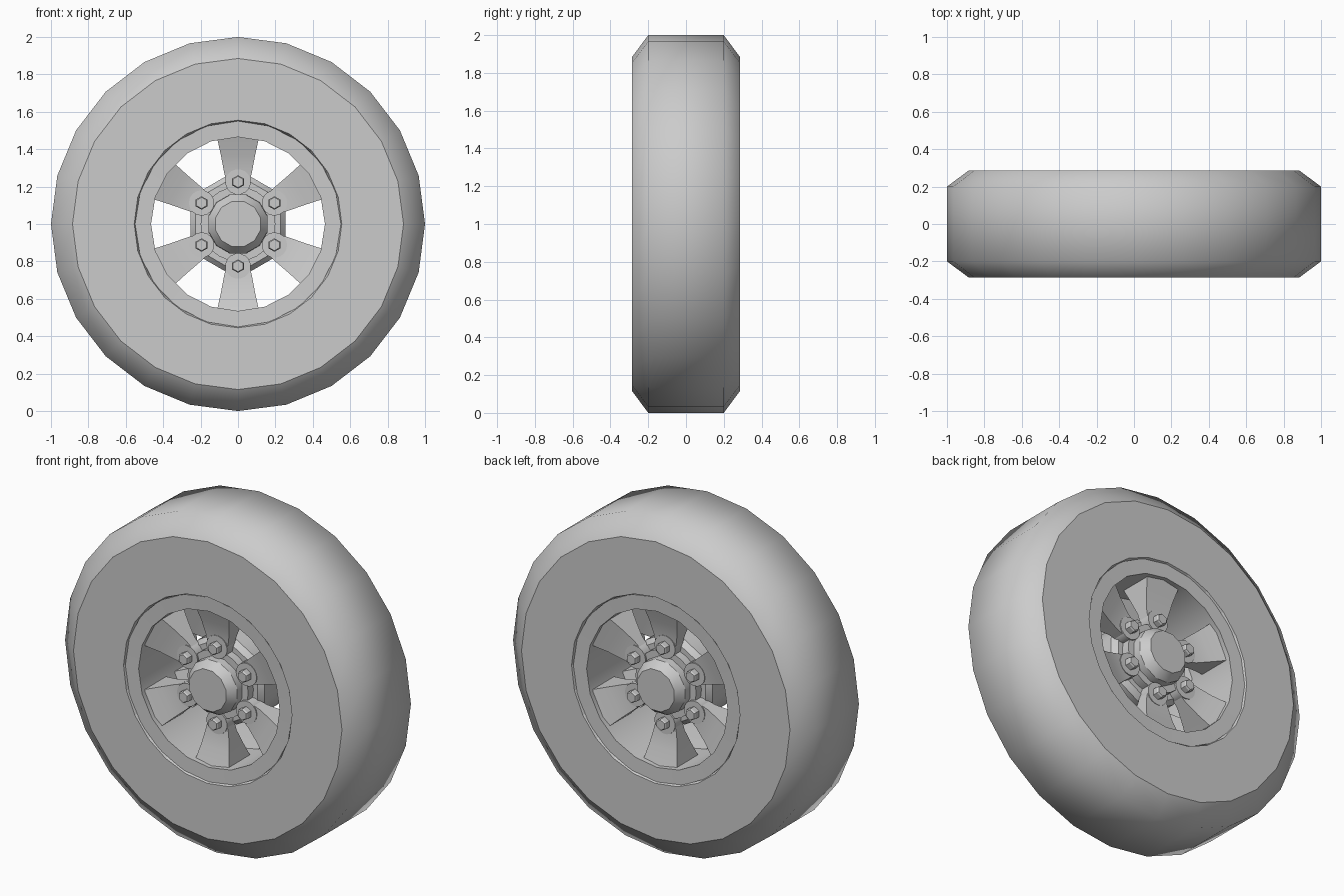
import bpy, bmesh
from math import sin, cos, pi, radians, hypot
from mathutils import Matrix

cube = bpy.data.objects.get("Cube")
if cube:
    bpy.data.objects.remove(cube, do_unlink=True)

grey = bpy.data.materials.new("plain_grey")
grey.use_nodes = True
COLOUR = (0.6, 0.6, 0.6, 1)
grey.diffuse_color = COLOUR
grey.node_tree.nodes["Principled BSDF"].inputs["Base Color"].default_value = COLOUR


def finish(name, bm, mirror=True, sharp=None):
    """Turn a bmesh into an object at the wheel centre, optionally mirrored front to back."""
    bmesh.ops.recalc_face_normals(bm, faces=bm.faces)
    for f in bm.faces:
        f.smooth = True
    for e in bm.edges:
        if sharp:
            e.smooth = not sharp(e)
        else:
            e.smooth = e.calc_face_angle(pi) < radians(32)
    mesh = bpy.data.meshes.new(name)
    bm.to_mesh(mesh)
    bm.free()
    mesh.materials.append(grey)
    ob = bpy.data.objects.new(name, mesh)
    ob.location.z = 1
    bpy.context.collection.objects.link(ob)
    if mirror:
        mod = ob.modifiers.new("both_sides", "MIRROR")
        mod.use_axis = (False, True, False)
        mod.use_mirror_merge = False
    return ob


def revolve(profile, sides, closed=False, turn=0.0):
    """Spin (radius, y) points around the y axis; open profiles get end caps."""
    bm = bmesh.new()
    rings = []
    for r, y in profile:
        angles = [2 * pi * (i + turn) / sides for i in range(sides)]
        rings.append([bm.verts.new((r * cos(a), y, r * sin(a))) for a in angles])
    pairs = list(zip(rings, rings[1:]))
    if closed:
        pairs.append((rings[-1], rings[0]))
    else:
        bm.faces.new(rings[0])
        bm.faces.new(rings[-1])
    for a, b in pairs:
        for i in range(sides):
            j = (i + 1) % sides
            bm.faces.new((a[i], a[j], b[j], b[i]))
    return bm


def around(bm, i):
    """Turn a part from straight up to its place among six."""
    bmesh.ops.rotate(bm, verts=bm.verts, matrix=Matrix.Rotation(i * pi / 3, 3, "Y"))
    return bm


# Tyre: rounded tread and shoulders, crisp edge at each sidewall
half = [(0.54, -0.25), (0.555, -0.285), (0.885, -0.285), (1.0, -0.2)]
tyre = half + [(r, -y) for r, y in reversed(half)]
finish("tyre", revolve(tyre, 24, closed=True), mirror=False,
       sharp=lambda e: all(hypot(v.co.x, v.co.z) < 0.9 for v in e.verts))

# Rim: flat flange on each side and a straight inner wall
rim = [(0.55, -0.275), (0.465, -0.272), (0.465, 0.272), (0.55, 0.275)]
finish("rim", revolve(rim, 20, closed=True), mirror=False)

# Centre barrel with chamfered ends
barrel = [(0.235, -0.14), (0.262, -0.11), (0.262, 0.11), (0.235, 0.14)]
finish("centre_barrel", revolve(barrel, 12, turn=0.5), mirror=False)

# Hub plate and tapered hub cap
finish("hub_plate", revolve([(0.2, -0.12), (0.2, -0.19)], 24))
finish("hub_cap", revolve([(0.165, -0.15), (0.162, -0.235), (0.125, -0.285)], 12, turn=0.5))

# Spokes: narrow at the hub, flaring in width and depth towards the rim
STATIONS = [  # radius, half width, front y, back y
    (0.19, 0.055, -0.19, -0.13),
    (0.28, 0.075, -0.195, -0.12),
    (0.37, 0.092, -0.215, -0.08),
    (0.475, 0.115, -0.25, -0.03),
]
for i in range(6):
    bm = bmesh.new()
    loops = []
    for r, w, front, back in STATIONS:
        corners = [(-w, front), (w, front), (w, back), (-w, back)]
        loops.append([bm.verts.new((x, y, r)) for x, y in corners])
    for a, b in zip(loops, loops[1:]):
        for k in range(4):
            n = (k + 1) % 4
            bm.faces.new((a[k], a[n], b[n], b[k]))
    bm.faces.new(loops[0])
    bm.faces.new(loops[-1])
    finish(f"spoke_{i + 1}", around(bm, i))

    # Round boss and hexagonal bolt at the foot of each spoke
    for name, profile, sides in (
        ("bolt_boss", [(0.068, -0.13), (0.068, -0.2)], 16),
        ("bolt", [(0.036, -0.18), (0.036, -0.232), (0.03, -0.24)], 6),
    ):
        bm = revolve(profile, sides, turn=0.5)
        bmesh.ops.translate(bm, verts=bm.verts, vec=(0, 0, 0.225))
        finish(f"{name}_{i + 1}", around(bm, i))
